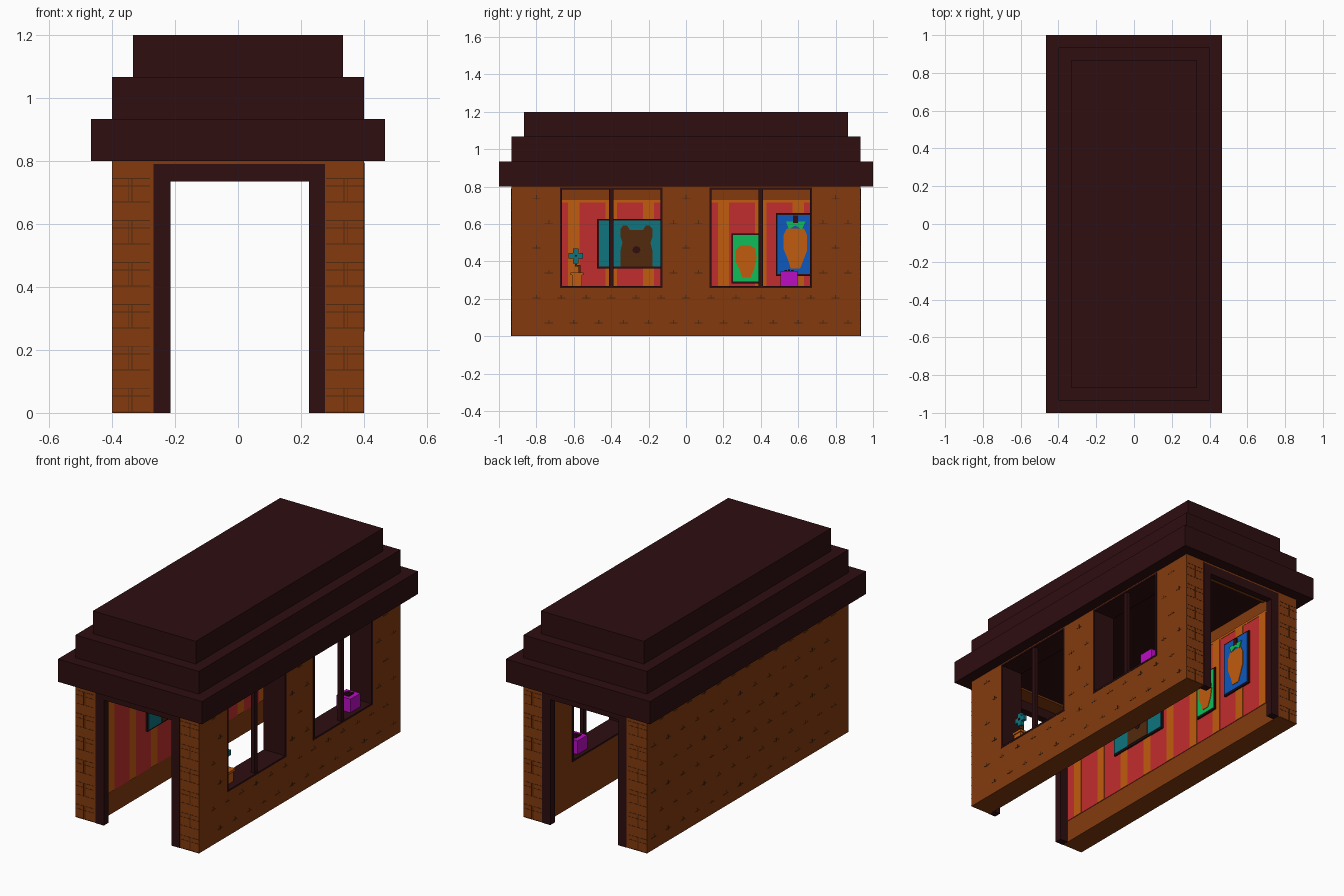
import bpy, bmesh, math

cube = bpy.data.objects.get("Cube")
if cube:
    bpy.data.objects.remove(cube, do_unlink=True)


def material(name, rgb):
    lin = [(c / 255 / 12.92 if c < 11 else ((c / 255 + 0.055) / 1.055) ** 2.4) for c in rgb] + [1]
    m = bpy.data.materials.new(name)
    m.use_nodes = True
    m.diffuse_color = lin
    bsdf = m.node_tree.nodes["Principled BSDF"]
    bsdf.inputs["Base Color"].default_value = lin
    bsdf.inputs["Roughness"].default_value = 0.9
    return m


BROWN = material("wall_brown", (131, 58, 14))
DARK = material("dark_wood", (46, 14, 16))
RED = material("wallpaper_red", (193, 45, 46))
ORANGE = material("orange", (192, 92, 14))
TEAL = material("teal", (14, 117, 127))
GREEN = material("green", (14, 190, 90))
BLUE = material("blue", (14, 88, 190))
PINK = material("magenta", (186, 14, 196))
MUD = material("mud_brown", (82, 42, 14))


def finish(name, bm, mat):
    bmesh.ops.recalc_face_normals(bm, faces=bm.faces)
    me = bpy.data.meshes.new(name)
    bm.to_mesh(me)
    bm.free()
    me.materials.append(mat)
    ob = bpy.data.objects.new(name, me)
    bpy.context.collection.objects.link(ob)
    return ob


def boxes(name, mat, items):
    """One object from boxes given as (x0, x1, y0, y1, z0, z1)."""
    bm = bmesh.new()
    for x0, x1, y0, y1, z0, z1 in items:
        vs = bmesh.ops.create_cube(bm, size=1)["verts"]
        for v in vs:
            v.co.x = x1 if v.co.x > 0 else x0
            v.co.y = y1 if v.co.y > 0 else y0
            v.co.z = z1 if v.co.z > 0 else z0
    return finish(name, bm, mat)


def plate(name, mat, points, x0, x1):
    """Flat (y, z) outline with thickness along x."""
    bm = bmesh.new()
    face = bm.faces.new([bm.verts.new((x0, y, z)) for y, z in points])
    new = bmesh.ops.extrude_face_region(bm, geom=[face])["geom"]
    for v in new:
        if isinstance(v, bmesh.types.BMVert):
            v.co.x = x1
    return finish(name, bm, mat)


U = 1 / 15            # building unit
IN, OUT, END, H = 4 * U, 6 * U, 14 * U, 12 * U
SILL, TOP = 4 * U, 0.79

# Stepped roof
for i, part in enumerate(("lower", "middle", "upper")):
    x, y, z = (7 - i) * U, (15 - i) * U, H + 2 * U * i
    boxes(part + "_roof", DARK, [(-x, x, -y, y, z, z + 2 * U)])

# Walls: solid left side, right side with two window openings
boxes("solid_wall", BROWN, [(-OUT, -IN, -END, END, 0, H)])
boxes("window_wall", BROWN, [
    (IN, OUT, -END, END, 0, SILL), (IN, OUT, -END, END, TOP, H),
    (IN, OUT, -END, -10 * U, SILL, TOP), (IN, OUT, -2 * U, 2 * U, SILL, TOP),
    (IN, OUT, 10 * U, END, SILL, TOP)])

for s, part in ((-1, "front"), (1, "back")):
    # Thin lintel and door frame
    a, b = sorted((s * END, s * (END - 2 * U)))
    boxes(part + "_lintel", BROWN, [(-IN, IN, a, b, TOP, H)])
    a, b = sorted((s * (END + 0.002), s * (END - 0.04)))
    boxes(part + "_door_frame", DARK, [
        (-0.268, -0.215, a, b, 0, TOP), (0.225, 0.277, a, b, 0, TOP),
        (-0.215, 0.225, a, b, 0.735, TOP)])
    # Brick joints on the end columns
    a, b = sorted((s * END, s * (END + 0.001)))
    marks = []
    for row in range(6):
        z = H - 2 * U * row
        for side in (-1, 1):
            x0, x1 = sorted((side * 0.28, side * OUT))
            for dz in (0.055, 0.08, 0.13):
                marks.append((x0, x1, a, b, z - dz - 0.0015, z - dz + 0.0015))
            for c in (0.337, 0.347):
                marks.append((side * c - 0.0012, side * c + 0.0012, a, b, z - 0.13, z - 0.055))
    boxes(part + "_brick_joints", MUD, marks)

# Small joint marks on both long walls
marks = []
for row in range(6):
    z = H - 0.062 - 2 * U * row
    for k in range(-6, 7):
        y = (k + 0.5 * (row % 2)) * 2 * U
        if abs(y) > 0.9:
            continue
        for s in (-1, 1):
            x0, x1 = sorted((s * OUT, s * (OUT + 0.001)))
            if s > 0 and z > 0.25 and 0.1 < abs(y) < 0.7:
                continue
            marks.append((x0, x1, y - 0.022, y + 0.022, z - 0.002, z + 0.002))
            marks.append((x0, x1, y - 0.003, y + 0.003, z - 0.006, z + 0.016))
boxes("wall_joint_marks", MUD, marks)

# Window linings and mullions
for s, part in ((-1, "front"), (1, "back")):
    lo, hi = sorted((s * 2 * U, s * 10 * U))
    x0, x1 = IN - 0.004, OUT + 0.002
    boxes(part + "_window_frame", DARK, [
        (x0, x1, lo - 0.008, lo + 0.004, SILL - 0.008, TOP + 0.004),
        (x0, x1, hi - 0.004, hi + 0.008, SILL - 0.008, TOP + 0.004),
        (x0, x1, lo, hi, SILL - 0.008, SILL + 0.002),
        (x0, x1, lo, hi, TOP - 0.006, TOP + 0.004),
        (0.375, 0.397, s * 0.4 - 0.013, s * 0.4 + 0.013, SILL, TOP)])

# Striped wallpaper on the inside of the solid wall
boxes("wallpaper", RED, [(-IN, -IN + 0.003, -0.89, 0.89, 2 * U, 0.728)])
boxes("wallpaper_stripes", ORANGE, [
    (-IN, -IN + 0.005, 0.2 * k - 0.03, 0.2 * k + 0.03, 2 * U, 0.728) for k in range(-4, 5)])
boxes("wallpaper_border", ORANGE, [(-IN, -IN + 0.005, -0.89, 0.89, 0.715, 0.728)])

# Framed pictures
PX = -IN + 0.006
for name, mat, y0, y1, z0, z1 in (("wide", TEAL, -0.475, -0.06, 0.363, 0.628),
                                  ("small", GREEN, 0.242, 0.40, 0.283, 0.55),
                                  ("tall", BLUE, 0.48, 0.69, 0.323, 0.658)):
    boxes(name + "_picture_frame", DARK, [(-IN, PX + 0.008, y0, y1, z0, z1)])
    g = 0.009
    boxes(name + "_picture", mat, [(PX, PX + 0.011, y0 + g, y1 - g, z0 + g, z1 - g)])
P0, P1 = PX + 0.009, PX + 0.014

half = [(0.085, 0.372), (0.085, 0.46), (0.075, 0.50), (0.085, 0.53), (0.085, 0.575),
        (0.07, 0.592), (0.05, 0.592), (0.035, 0.568)]
plate("bear_silhouette", MUD, [(-0.265 + y, z) for y, z in half] +
      [(-0.265 - y, z) for y, z in reversed(half)], P0, P1)
plate("bear_nose", DARK, [(-0.265 + 0.022 * math.cos(t * math.pi / 4), 0.462 + 0.02 * math.sin(t * math.pi / 4))
                          for t in range(8)], P0, P1 + 0.003)
plate("small_fruit", ORANGE, [(0.30, 0.315), (0.345, 0.315), (0.365, 0.36), (0.378, 0.42), (0.37, 0.47),
                              (0.34, 0.485), (0.29, 0.485), (0.265, 0.46), (0.265, 0.40), (0.285, 0.36)], P0, P1)
plate("tall_fruit", ORANGE, [(0.56, 0.362), (0.61, 0.362), (0.625, 0.40), (0.648, 0.46), (0.648, 0.54), (0.63, 0.577),
                             (0.54, 0.577), (0.52, 0.54), (0.52, 0.47), (0.545, 0.41)], P0, P1)
plate("fruit_leaves", GREEN, [(0.585, 0.592), (0.62, 0.57), (0.638, 0.613), (0.535, 0.613), (0.55, 0.572)],
      P0, P1 + 0.003)
boxes("fruit_stem", DARK, [(P0, P1 + 0.004, 0.572, 0.598, 0.605, 0.645)])

# Gift box on the back sill
boxes("gift_box", PINK, [(0.285, 0.375, 0.505, 0.597, SILL, 0.348)])
boxes("gift_bow", DARK, [(0.31, 0.35, 0.545, 0.557, 0.348, 0.358),
                         (0.31, 0.35, 0.527, 0.54, 0.348, 0.354), (0.31, 0.35, 0.562, 0.575, 0.348, 0.354)])

# Potted flower on the front sill
boxes("flower_pot", ORANGE, [(0.30, 0.36, -0.61, -0.555, SILL, 0.328), (0.294, 0.366, -0.617, -0.548, 0.328, 0.342)])
boxes("flower_stem", MUD, [(0.325, 0.335, -0.575, -0.565, 0.34, 0.375), (0.325, 0.335, -0.594, -0.565, 0.372, 0.382),
                           (0.325, 0.335, -0.594, -0.584, 0.38, 0.41)])
boxes("flower_petals", TEAL, [(0.32, 0.34, -0.628, -0.55, 0.415, 0.445), (0.319, 0.341, -0.604, -0.574, 0.39, 0.468)])
boxes("flower_center", DARK, [(0.315, 0.345, -0.594, -0.584, 0.425, 0.435)])
